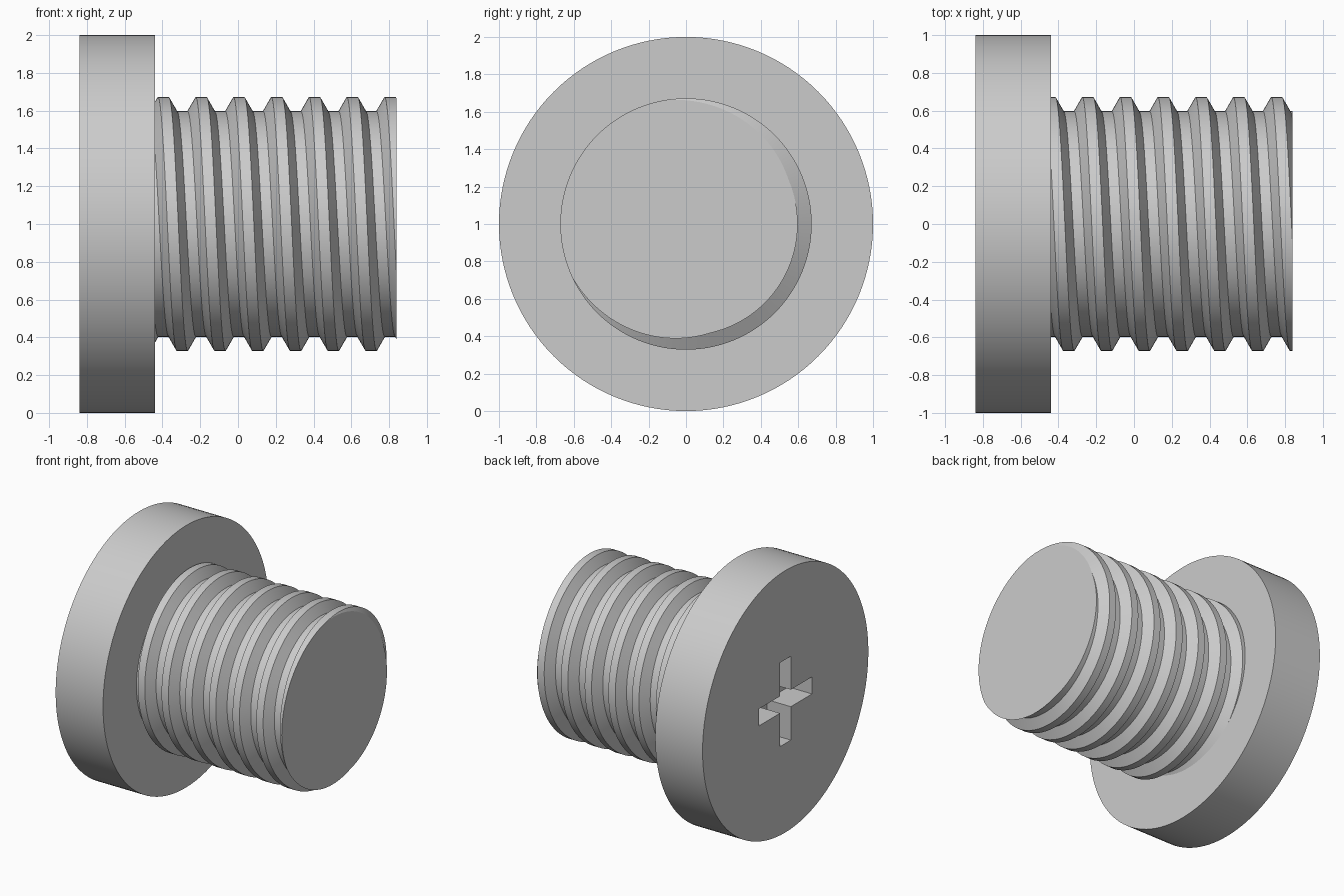
import bpy, bmesh
from math import sin, cos, pi, floor, radians
from mathutils import Matrix

if "Cube" in bpy.data.objects:
    bpy.data.objects.remove(bpy.data.objects["Cube"])

SEGMENTS = 128
AXIS_Z = 1.0
HEAD_LEFT, HEAD_RIGHT, SHANK_END = -0.84, -0.44, 0.84
ROOT_R, CREST_R, PITCH = 0.597, 0.672, 0.2
CREST_HALF, BASE_HALF = 0.029, 0.072
CREST_AT_TOP = 0.005

steel = bpy.data.materials.new("grey_steel")
steel.use_nodes = True
grey = (0.6, 0.6, 0.6, 1.0)
steel.diffuse_color = grey
steel.node_tree.nodes["Principled BSDF"].inputs["Base Color"].default_value = grey


def make_object(name, bm):
    bmesh.ops.recalc_face_normals(bm, faces=bm.faces)
    mesh = bpy.data.meshes.new(name)
    bm.to_mesh(mesh)
    bm.free()
    obj = bpy.data.objects.new(name, mesh)
    bpy.context.collection.objects.link(obj)
    mesh.materials.append(steel)
    return obj


def activate(obj):
    bpy.ops.object.select_all(action='DESELECT')
    obj.select_set(True)
    bpy.context.view_layer.objects.active = obj


def smooth(obj):
    activate(obj)
    bpy.ops.object.shade_smooth_by_angle(angle=radians(25))


# Head: a flat disc lying along x
bm = bmesh.new()
turn = Matrix.Translation(((HEAD_LEFT + HEAD_RIGHT) / 2, 0, AXIS_Z)) @ Matrix.Rotation(pi / 2, 4, 'Y')
bmesh.ops.create_cone(bm, cap_ends=True, segments=SEGMENTS, radius1=1, radius2=1,
                      depth=HEAD_RIGHT - HEAD_LEFT, matrix=turn)
head = make_object("head", bm)

# Cross-shaped driver recess, cut from the outer face of the head
ARM, HALF_WIDTH, DEPTH = 0.32, 0.065, 0.2
bm = bmesh.new()
corners = []
for q in range(4):
    c, s = round(cos(q * pi / 2)), round(sin(q * pi / 2))
    for u, v in ((ARM, -HALF_WIDTH), (ARM, HALF_WIDTH), (HALF_WIDTH, HALF_WIDTH)):
        corners.append(bm.verts.new((HEAD_LEFT - 0.1, u * c - v * s, AXIS_Z + u * s + v * c)))
cross = bm.faces.new(corners)
grown = bmesh.ops.extrude_face_region(bm, geom=[cross])["geom"]
bmesh.ops.translate(bm, vec=(DEPTH + 0.1, 0, 0),
                    verts=[g for g in grown if isinstance(g, bmesh.types.BMVert)])
cutter = make_object("cross_cutter", bm)
cutter.hide_render = True
cut = head.modifiers.new("recess", 'BOOLEAN')
cut.operation, cut.solver, cut.object = 'DIFFERENCE', 'EXACT', cutter
activate(head)
bpy.ops.object.modifier_apply(modifier=cut.name)
bpy.data.objects.remove(cutter)
smooth(head)


# Threaded shank: one helical strip, trimmed flat at both ends
def radius_at(x, crest_x):
    off = abs((x - crest_x + PITCH / 2) % PITCH - PITCH / 2)
    t = (BASE_HALF - off) / (BASE_HALF - CREST_HALF)
    return ROOT_R + (CREST_R - ROOT_R) * min(1, max(0, t))


START = HEAD_RIGHT - 0.05
first = floor((START - CREST_AT_TOP) / PITCH) - 1
last = floor((SHANK_END - CREST_AT_TOP) / PITCH) + 2
steps = (last - first) * SEGMENTS
bm = bmesh.new()
rows = []
for i in range(steps + 1):
    angle = 2 * pi * (i % SEGMENTS) / SEGMENTS
    crest_x = CREST_AT_TOP + PITCH * (first + i / SEGMENTS)
    row = []
    for off in (-BASE_HALF, -CREST_HALF, CREST_HALF, BASE_HALF):
        x = min(SHANK_END, max(START, crest_x + off))
        r = radius_at(x, crest_x)
        row.append(bm.verts.new((x, -r * sin(angle), AXIS_Z + r * cos(angle))))
    rows.append(row)


def add_quad(*verts):
    xs = [v.co.x for v in verts]
    if max(xs) - min(xs) > 1e-6:
        bm.faces.new(verts)


for i in range(steps):
    a, b = rows[i], rows[i + 1]
    for k in range(3):
        add_quad(a[k], a[k + 1], b[k + 1], b[k])
    if i + SEGMENTS < steps:
        c, d = rows[i + SEGMENTS], rows[i + SEGMENTS + 1]
        add_quad(a[3], c[0], d[0], b[3])
bmesh.ops.remove_doubles(bm, verts=bm.verts, dist=1e-5)
bmesh.ops.delete(bm, geom=[v for v in bm.verts if not v.link_faces], context='VERTS')
rim = [e for e in bm.edges if e.is_boundary]
bmesh.ops.holes_fill(bm, edges=rim, sides=0)
shank = make_object("threaded_shank", bm)
smooth(shank)
